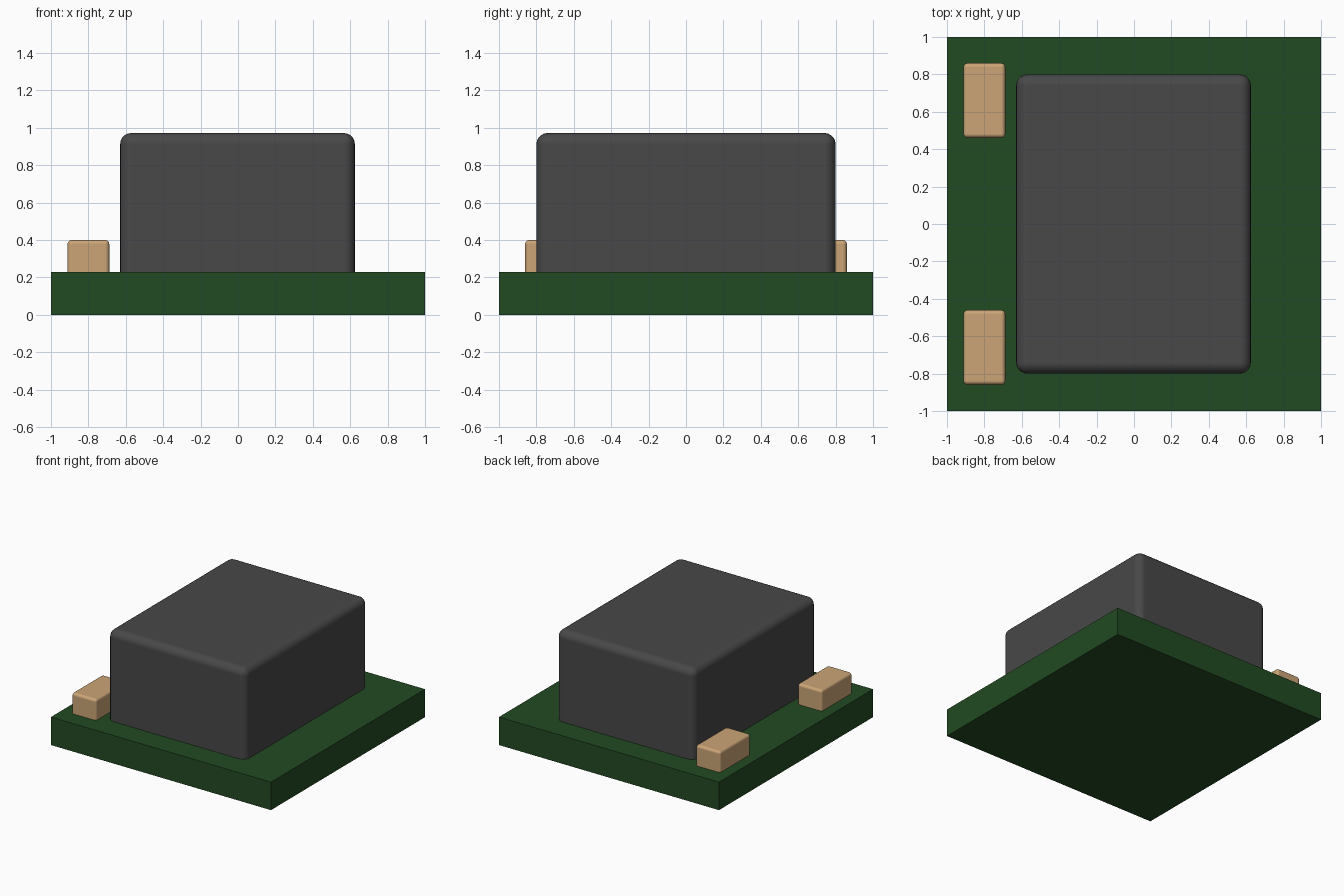
import bpy

default_cube = bpy.data.objects.get("Cube")
if default_cube:
    bpy.data.objects.remove(default_cube, do_unlink=True)


def material(name, rgb):
    mat = bpy.data.materials.new(name)
    mat.use_nodes = True
    color = (*rgb, 1.0)
    mat.diffuse_color = color
    mat.node_tree.nodes["Principled BSDF"].inputs["Base Color"].default_value = color
    return mat


def block(name, low, high, mat, radius=0.0, segments=4):
    """Box between two corners, with optionally rounded edges."""
    center = [(a + b) / 2 for a, b in zip(low, high)]
    bpy.ops.mesh.primitive_cube_add(size=1, location=center)
    obj = bpy.context.object
    obj.name = name
    obj.scale = [b - a for a, b in zip(low, high)]
    bpy.ops.object.transform_apply(location=False, rotation=False, scale=True)
    obj.data.materials.append(mat)
    if radius:
        bevel = obj.modifiers.new("Rounded edges", "BEVEL")
        bevel.width = radius
        bevel.segments = segments
        bevel.harden_normals = True
        bpy.ops.object.shade_smooth_by_angle()
        for poly in obj.data.polygons:
            poly.use_smooth = True
        # Keep the bevelled edges smooth
        for edge in obj.data.edges:
            edge.use_edge_sharp = False
    return obj


green = material("board green", (0.016, 0.069, 0.016))
grey = material("casing dark grey", (0.065, 0.065, 0.065))
tan = material("component tan", (0.6, 0.375, 0.186))

# Circuit board
board_top = 0.23
block("board", (-1, -1, 0), (1, 1, board_top), green)

# Main casing, its rounded lower edge set into the board
block("casing", (-0.63, -0.8, board_top - 0.06), (0.625, 0.8, 0.972), grey, 0.06, 5)

# Pair of small components along the right edge
for side, label in ((-1, "front"), (1, "back")):
    y_low, y_high = sorted((side * 0.46, side * 0.86))
    block(label + "_component", (-0.912, y_low, board_top - 0.03),
          (-0.688, y_high, 0.40), tan, 0.022, 3)
